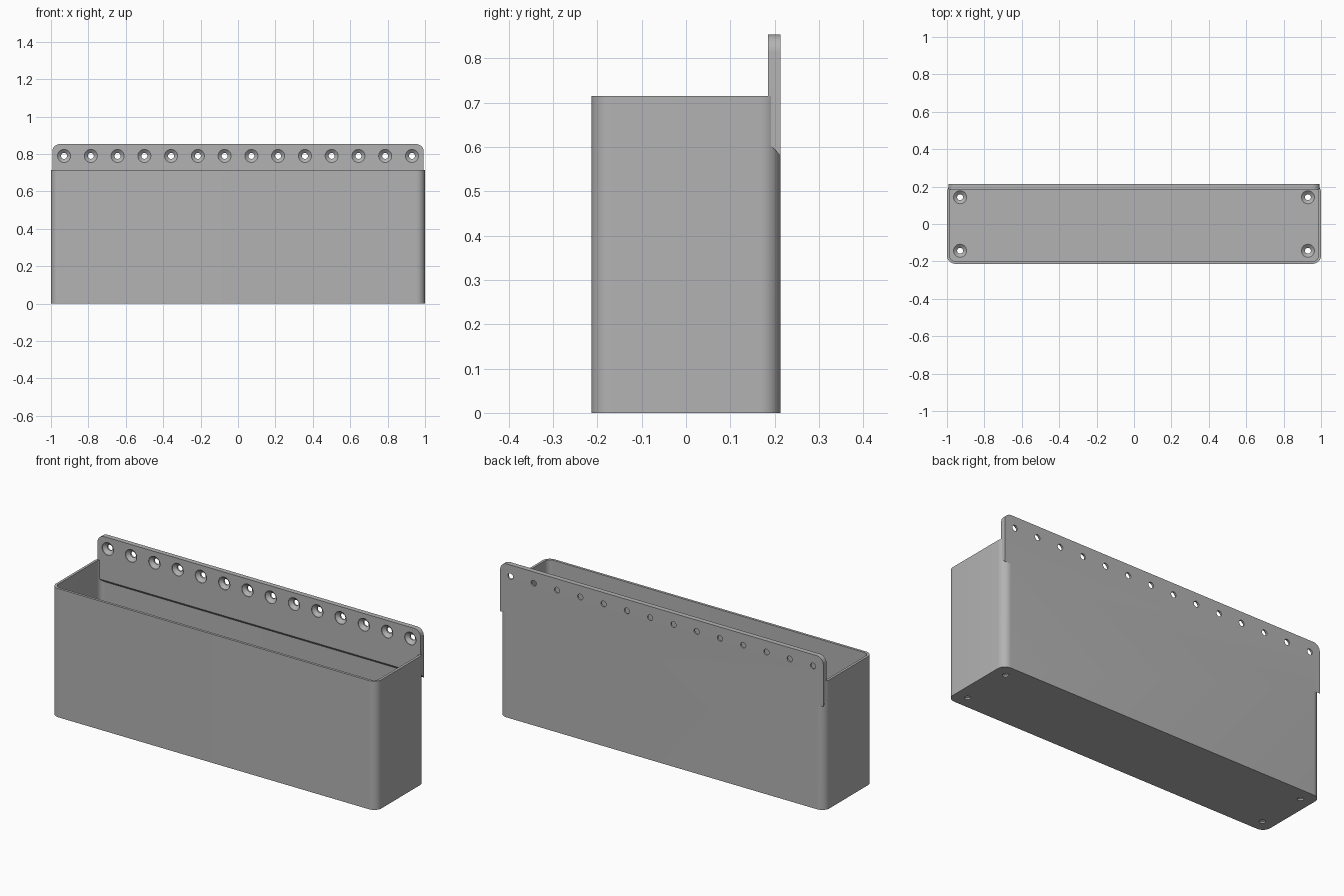
import bpy, bmesh, math
from mathutils import Matrix, Vector

if "Cube" in bpy.data.objects:
    bpy.data.objects.remove(bpy.data.objects["Cube"])

# Main dimensions
HALF_X, HALF_Y, HEIGHT = 1.0, 0.213, 0.715
WALL, FLOOR, CORNER = 0.014, 0.028, 0.045
PLATE_FRONT, PLATE_TOP, PLATE_HALF_X = 0.185, 0.853, 0.993
HOLE_ROW_Z, HOLE_X, HOLE_COUNT = 0.79, 0.93, 14

grey = bpy.data.materials.new("plain grey")
grey.use_nodes = True
grey.diffuse_color = (0.45, 0.45, 0.45, 1)
grey.node_tree.nodes["Principled BSDF"].inputs["Base Color"].default_value = grey.diffuse_color


def make_object(name, bm):
    bmesh.ops.recalc_face_normals(bm, faces=bm.faces)
    mesh = bpy.data.meshes.new(name)
    bm.to_mesh(mesh)
    bm.free()
    mesh.materials.append(grey)
    obj = bpy.data.objects.new(name, mesh)
    bpy.context.collection.objects.link(obj)
    return obj


def rounded_outline(hx, hy, radius, steps=10):
    """Rounded rectangle as 2D points, anticlockwise."""
    points = []
    for quarter, (sx, sy) in enumerate([(1, 1), (-1, 1), (-1, -1), (1, -1)]):
        for i in range(steps + 1):
            a = (quarter + i / steps) * math.pi / 2
            points.append((sx * (hx - radius) + radius * math.cos(a),
                           sy * (hy - radius) + radius * math.sin(a)))
    return points


def prism(points, low, high):
    """Extrude a 2D outline along z."""
    bm = bmesh.new()
    face = bm.faces.new([bm.verts.new((x, y, low)) for x, y in points])
    result = bmesh.ops.extrude_face_region(bm, geom=[face])
    moved = [v for v in result["geom"] if isinstance(v, bmesh.types.BMVert)]
    bmesh.ops.translate(bm, verts=moved, vec=(0, 0, high - low))
    return bm


def countersink(name, location, turn):
    """Screw hole cutter: local z = 0 is the wide face, drilling along -z."""
    bm = bmesh.new()
    profile = [(0, 0.01), (0.035, 0.01), (0.035, -0.003), (0.016, -0.019),
               (0.016, -0.05), (0, -0.05)]
    verts = [bm.verts.new((r, 0, z)) for r, z in profile]
    edges = [bm.edges.new(pair) for pair in zip(verts, verts[1:])]
    bmesh.ops.spin(bm, geom=verts + edges, cent=(0, 0, 0), axis=(0, 0, 1),
                   angle=math.tau, steps=28)
    bmesh.ops.remove_doubles(bm, verts=bm.verts, dist=1e-5)
    bm.transform(Matrix.Translation(location) @ turn)
    return make_object(name, bm)


def combine(target, tool, operation):
    """Apply a boolean, then discard the tool."""
    mod = target.modifiers.new(operation.lower(), "BOOLEAN")
    mod.operation, mod.solver, mod.object = operation, "EXACT", tool
    bpy.context.view_layer.update()
    graph = bpy.context.evaluated_depsgraph_get()
    result = bpy.data.meshes.new_from_object(target.evaluated_get(graph))
    target.modifiers.clear()
    target.data = result
    bpy.data.objects.remove(tool)


# Hollow bin with rounded vertical corners
planter = make_object("wall_bin", prism(rounded_outline(HALF_X, HALF_Y, CORNER), 0, HEIGHT))
cavity = make_object("cavity", prism(
    rounded_outline(HALF_X - WALL, HALF_Y - WALL, CORNER - WALL), FLOOR, HEIGHT + 0.1))
combine(planter, cavity, "DIFFERENCE")

# Mounting plate: rounded top corners, underside sloped back into the wall
bm = prism(rounded_outline(PLATE_HALF_X, 0.25, 0.04), -HALF_Y, -PLATE_FRONT)
bm.transform(Matrix.Translation((0, 0, PLATE_TOP - 0.25)) @ Matrix.Rotation(math.pi / 2, 4, "X"))
cut = bmesh.ops.bisect_plane(bm, geom=bm.verts[:] + bm.edges[:] + bm.faces[:],
                             plane_co=Vector((0, PLATE_FRONT, 0.61)),
                             plane_no=Vector((0, -0.03, -0.028)), clear_outer=True)
bmesh.ops.holes_fill(bm, edges=[e for e in cut["geom_cut"] if isinstance(e, bmesh.types.BMEdge)])
combine(planter, make_object("mounting_plate", bm), "UNION")

# Countersunk screw holes along the plate
for i in range(HOLE_COUNT):
    x = -HOLE_X + 2 * HOLE_X * i / (HOLE_COUNT - 1)
    hole = countersink("plate_hole", (x, PLATE_FRONT, HOLE_ROW_Z), Matrix.Rotation(math.pi / 2, 4, "X"))
    combine(planter, hole, "DIFFERENCE")

# Countersunk holes at the floor corners
for sx in (-1, 1):
    for sy in (-1, 1):
        hole = countersink("floor_hole", (sx * HOLE_X, sy * 0.143, FLOOR), Matrix.Identity(4))
        combine(planter, hole, "DIFFERENCE")

# Smooth curved corners, crisp edges
bpy.ops.object.select_all(action="DESELECT")
planter.select_set(True)
bpy.context.view_layer.objects.active = planter
bpy.ops.object.shade_smooth_by_angle(angle=math.radians(30))
